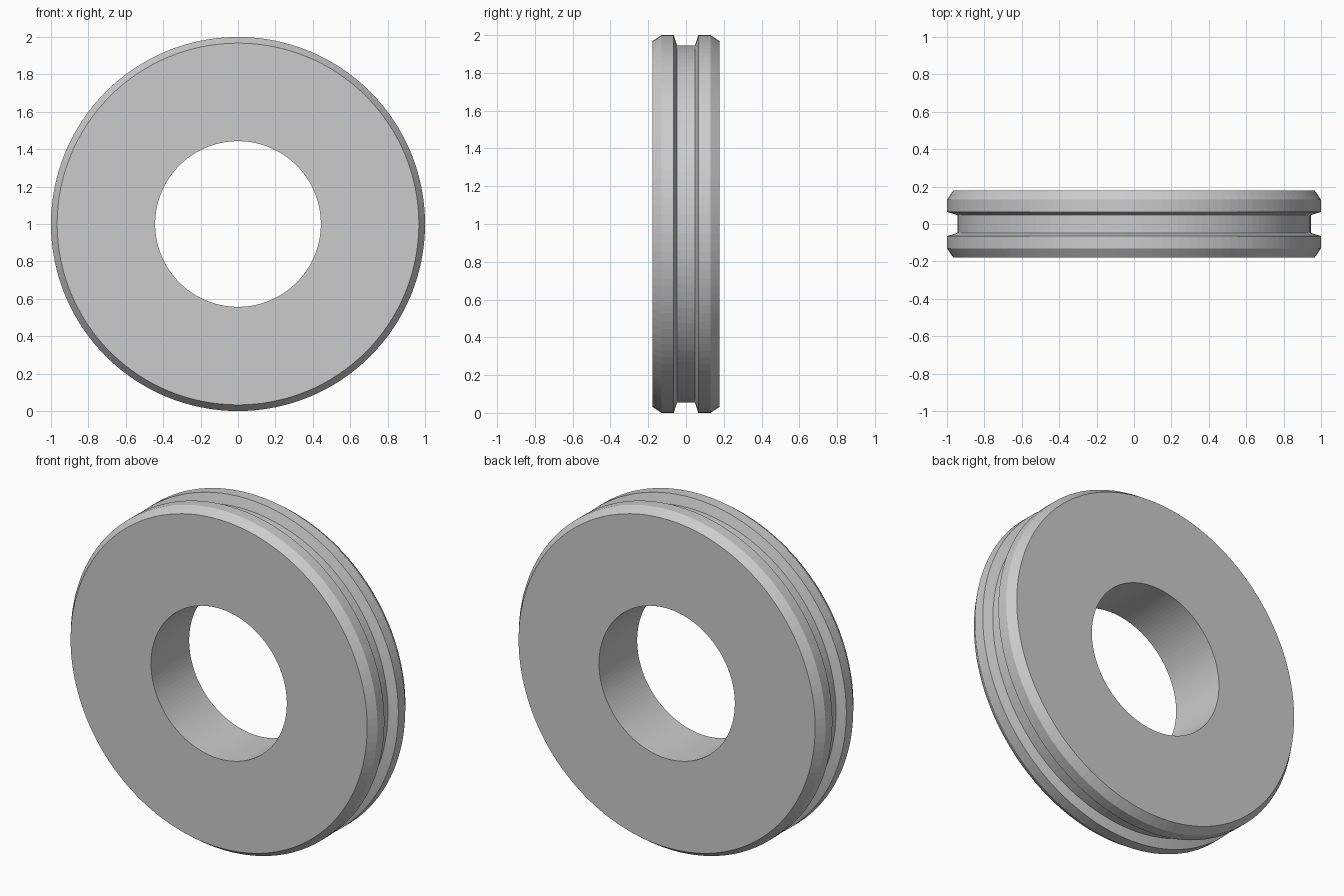
import bpy
import bmesh
from math import cos, sin, tau

cube = bpy.data.objects.get("Cube")
if cube:
    bpy.data.objects.remove(cube, do_unlink=True)

SIDES = 128
BORE = 0.443

# Half of the cross-section as (radius, depth), from the groove to the bore
half = [(0.945, 0.047), (1.0, 0.065), (1.0, 0.13), (0.967, 0.178), (BORE, 0.178)]
profile = half + [(r, -y) for r, y in reversed(half)]

# Plain grey material
grey = bpy.data.materials.new("grey")
grey.use_nodes = True
colour = (0.6, 0.6, 0.6, 1.0)
grey.diffuse_color = colour
grey.node_tree.nodes["Principled BSDF"].inputs["Base Color"].default_value = colour

# Grooved ring: sweep the closed cross-section around the y axis
bm = bmesh.new()
rings = []
for i in range(SIDES):
    a = tau * i / SIDES
    rings.append([bm.verts.new((r * cos(a), y, 1 + r * sin(a))) for r, y in profile])
count = len(profile)
for i in range(SIDES):
    here, there = rings[i], rings[(i + 1) % SIDES]
    for j in range(count):
        k = (j + 1) % count
        bm.faces.new((here[j], here[k], there[k], there[j]))
bmesh.ops.recalc_face_normals(bm, faces=bm.faces)

mesh = bpy.data.meshes.new("grooved_ring")
bm.to_mesh(mesh)
bm.free()
mesh.materials.append(grey)
ring = bpy.data.objects.new("grooved_ring", mesh)
bpy.context.collection.objects.link(ring)
